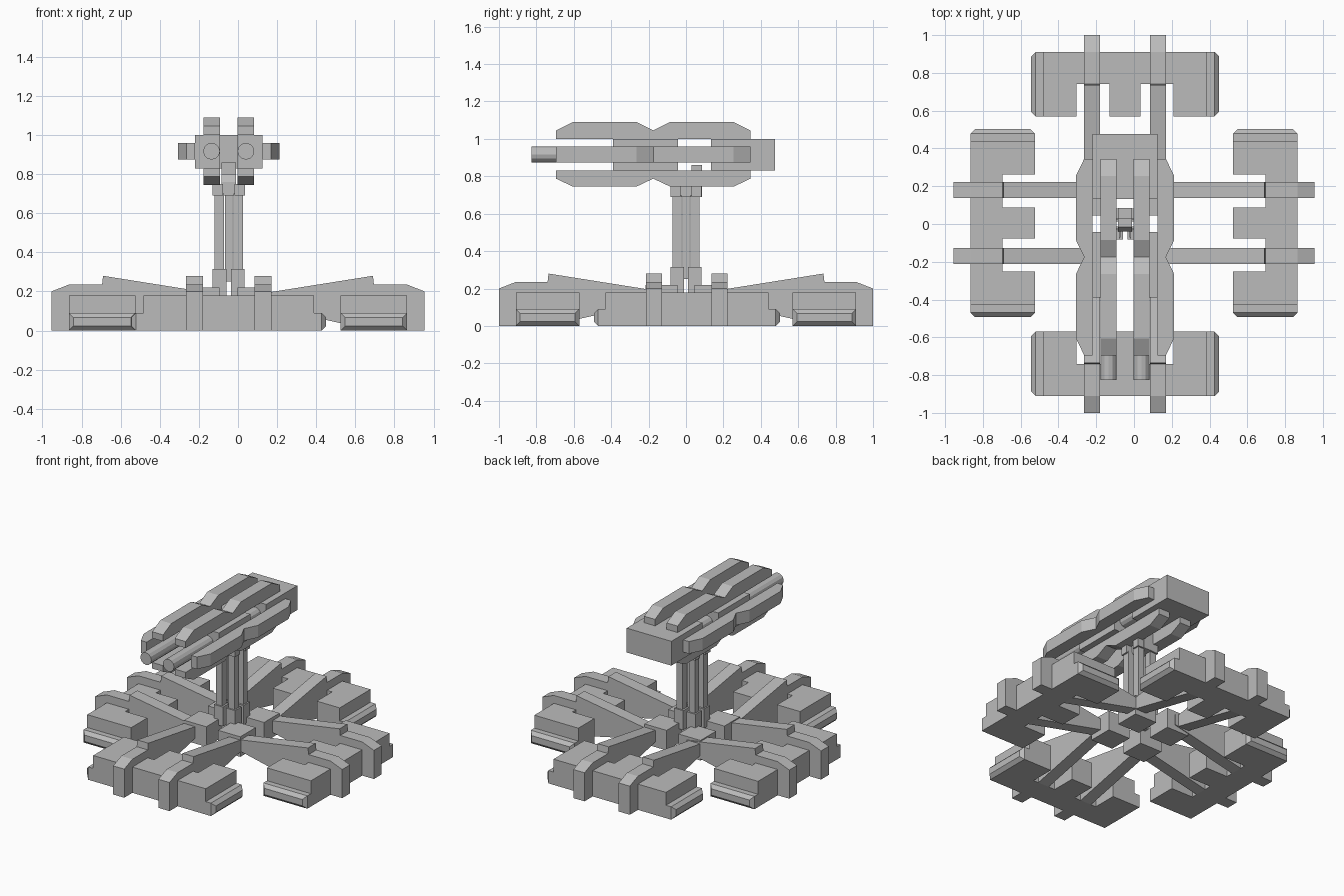
import bpy, bmesh, math
from mathutils import Matrix, Vector

cube = bpy.data.objects.get("Cube")
if cube:
    bpy.data.objects.remove(cube, do_unlink=True)

grey = bpy.data.materials.new("plain_grey")
grey.use_nodes = True
grey.diffuse_color = (0.5, 0.5, 0.5, 1)
grey.node_tree.nodes["Principled BSDF"].inputs["Base Color"].default_value = (0.5, 0.5, 0.5, 1)


def finish(name, bm, matrix=None):
    bmesh.ops.recalc_face_normals(bm, faces=bm.faces)
    mesh = bpy.data.meshes.new(name)
    bm.to_mesh(mesh)
    bm.free()
    mesh.materials.append(grey)
    if matrix:
        mesh.transform(matrix)
    obj = bpy.data.objects.new(name, mesh)
    bpy.context.collection.objects.link(obj)
    return obj


def prism_mesh(points, axis, lo, hi):
    """Extrude a closed outline along one axis from lo to hi."""
    bm = bmesh.new()
    verts = []
    for p in points:
        co = list(p)
        co.insert(axis, lo)
        verts.append(bm.verts.new(co))
    face = bm.faces.new(verts)
    out = bmesh.ops.extrude_face_region(bm, geom=[face])
    moved = [g for g in out["geom"] if isinstance(g, bmesh.types.BMVert)]
    shift = Vector((0, 0, 0))
    shift[axis] = hi - lo
    bmesh.ops.translate(bm, verts=moved, vec=shift)
    return bm


def prism(name, points, axis, lo, hi, matrix=None):
    return finish(name, prism_mesh(points, axis, lo, hi), matrix)


def rect(x0, x1, y0, y1):
    return [(x0, y0), (x1, y0), (x1, y1), (x0, y1)]


def box(name, x, y, z, matrix=None):
    return prism(name, rect(*x, *y), 2, *z, matrix)


CX = -0.0475  # centre line of the gun and post

# Base: four comb-shaped pads, each with two arms and chamfered end steps
half = [(0.435, 0.91), (0.435, 0.57), (0.2575, 0.57), (0.2575, 0.74), (0.0825, 0.74), (0.0825, 0.57)]
comb = half + [(-x, y) for x, y in reversed(half)]
arm = [(1, 0), (1, 0.2), (0.91, 0.235), (0.74, 0.235), (0.735, 0.28),
       (0.2, 0.195), (0.2, 0.12), (0.74, 0)]
sides = {
    "back": (0, (CX, 0, 0)),
    "left": (-90, (-0.045, 0.005, 0)),
    "front": (180, (CX, 0, 0)),
    "right": (90, (0.045, 0.005, 0)),
}
for side, (angle, offset) in sides.items():
    m = Matrix.Translation(offset) @ Matrix.Rotation(math.radians(angle), 4, 'Z')
    prism(side + "_pad", comb, 2, 0, 0.18, m)
    for i, s in enumerate((-1, 1)):
        prism(f"{side}_arm_{i}", arm, 0, s * 0.132, s * 0.218, m)
        bm = prism_mesh(rect(0.57, 0.91, 0, 0.09), 0, s * 0.43, s * 0.4975)
        edges = [e for e in bm.edges if all(abs(v.co.x) > 0.49 for v in e.verts)]
        bmesh.ops.bevel(bm, geom=edges, offset=0.023, segments=1, affect='EDGES')
        finish(f"{side}_pad_step_{i}", bm, m)

# Centre: corner blocks, post columns, feet and flared claws
post = Matrix.Translation((CX, 0, 0))
for i, (sx, sy) in enumerate([(-1, -1), (1, -1), (1, 1), (-1, 1)]):
    def corner(name, a, b, z):
        return box(f"{name}_{i}", (sx * a, sx * b), (sy * a, sy * b), z, post)
    corner("corner_block", 0.046, 0.217, (0.08, 0.22))
    corner("post_foot", 0.012, 0.082, (0.18, 0.315))
    corner("post_column", 0.025, 0.072, (0.3, 0.7))
    claw = corner("post_claw", 0.03, 0.083, (0.64, 0.75))
    for v in claw.data.vertices:
        if v.co.z < 0.65:
            v.co.x = CX + sx * 0.03 + (v.co.x - CX - sx * 0.03) * 0.3
            v.co.y = sy * 0.03 + (v.co.y - sy * 0.03) * 0.3
    corner("post_claw_top", 0.03, 0.083, (0.69, 0.75))
box("post_core", (-0.02, 0.02), (-0.02, 0.02), (0.25, 0.75), post)
prism("post_head", [(-0.04, 0.69), (0.085, 0.69), (0.085, 0.8), (-0.015, 0.8), (-0.04, 0.76)],
      0, -0.038, 0.038, post)
box("post_mount", (-0.038, 0.038), (0.03, 0.085), (0.78, 0.86), post)

# Gun: split front body and solid rear body
for i, s in enumerate((-1, 1)):
    box(f"front_body_{i}", (s * 0.045, s * 0.1725), (-0.39, -0.043), (0.83, 1.0), post)
box("rear_body", (-0.1725, 0.1725), (0.133, 0.476), (0.83, 1.0), post)

# Tapered rails on all four sides, in a front and a rear set
for part, y in (("front", -0.695), ("rear", -0.175)):
    def rail(inner, outer):
        end = (inner + outer) / 2
        return [(y, inner), (y, end), (y + 0.09, outer), (y + 0.43, outer),
                (y + 0.52, end), (y + 0.52, inner)]
    for i, s in enumerate((-1, 1)):
        prism(f"{part}_top_rail_{i}", rail(1.0, 1.09), 0, s * 0.045, s * 0.13, post)
        prism(f"{part}_bottom_rail_{i}", rail(0.83, 0.745), 0, s * 0.045, s * 0.13, post)
        side_profile = [(b, a) for a, b in rail(s * 0.1725, s * 0.26)]
        prism(f"{part}_side_rail_{i}", side_profile, 2, 0.875, 0.96, post)

# Barrels running through both bodies
for i, s in enumerate((-1, 1)):
    ring = [(s * 0.0875 + 0.043 * math.cos(k * math.tau / 12),
             0.917 + 0.043 * math.sin(k * math.tau / 12)) for k in range(12)]
    barrel = prism(f"barrel_{i}", ring, 1, -0.825, 0.2, post)
